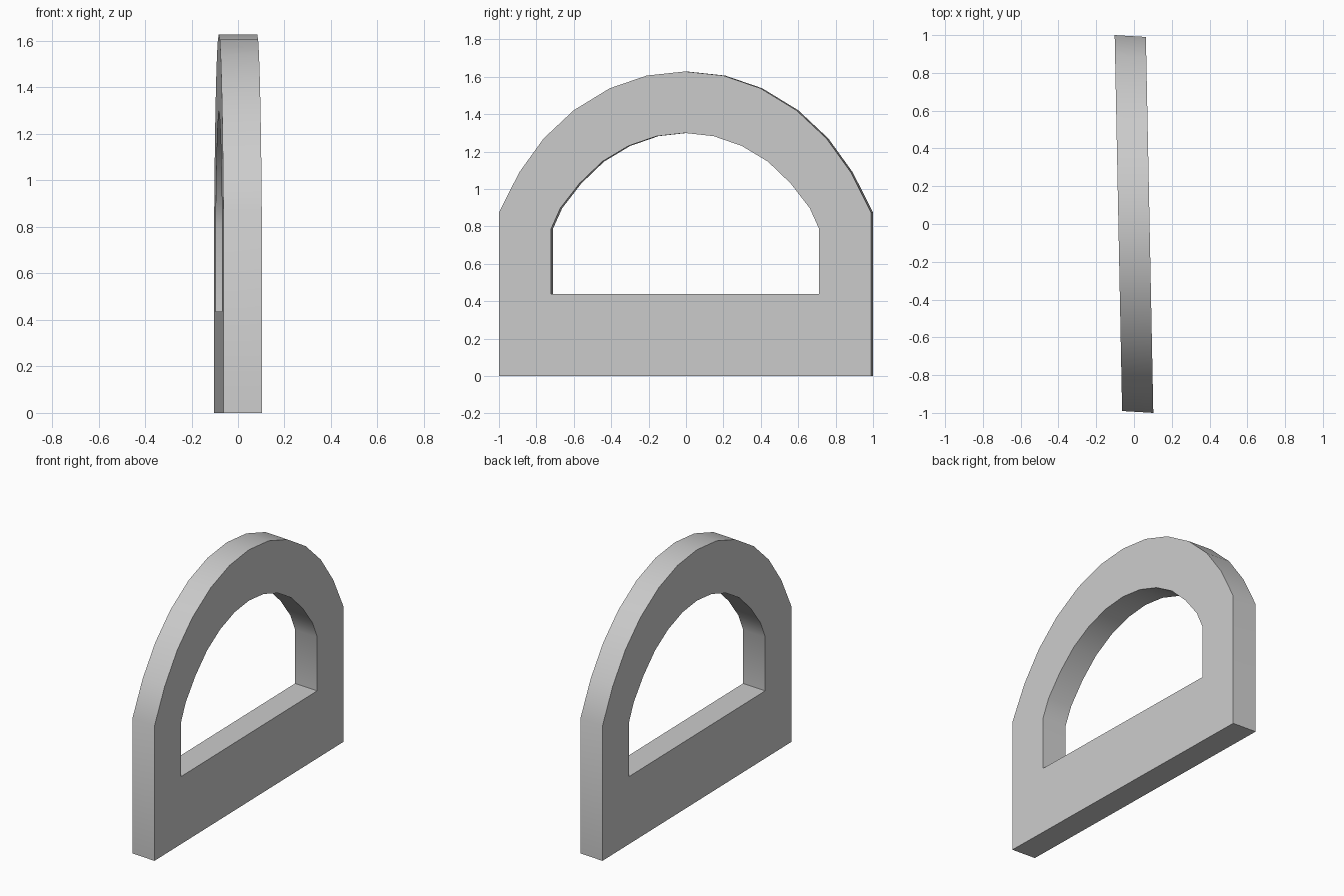
import bpy
import bmesh
from math import radians

if "Cube" in bpy.data.objects:
    bpy.data.objects.remove(bpy.data.objects["Cube"], do_unlink=True)

HALF_THICK = 0.0825   # half thickness along x
YAW = 0.0198          # the plate is turned slightly about z
SKEW = 0.005          # end walls lean slightly along y

# Half profiles (y, z), from the bottom corner up to the crown
OUTER = [(0.995, 0), (0.995, 0.873), (0.887, 1.088), (0.756, 1.27),
         (0.596, 1.42), (0.403, 1.538), (0.205, 1.606), (0, 1.628)]
INNER = [(0.717, 0.437), (0.717, 0.785), (0.667, 0.897), (0.564, 1.03),
         (0.442, 1.147), (0.303, 1.23), (0.153, 1.282), (0, 1.299)]


def full_loop(half):
    return half + [(-y, z) for y, z in reversed(half[:-1])]


def make_material(name, color):
    mat = bpy.data.materials.new(name)
    mat.use_nodes = True
    mat.diffuse_color = color
    mat.node_tree.nodes["Principled BSDF"].inputs["Base Color"].default_value = color
    return mat


# Arched plate with an arched opening
bm = bmesh.new()


def add_loop(half, side):
    verts = []
    for y, z in full_loop(half):
        y -= side * SKEW
        verts.append(bm.verts.new((side * HALF_THICK - YAW * y, y, z)))
    return verts


def bridge(a, b):
    for i in range(len(a)):
        j = (i + 1) % len(a)
        bm.faces.new((a[i], a[j], b[j], b[i]))


outer_l, inner_l = add_loop(OUTER, 1), add_loop(INNER, 1)
outer_r, inner_r = add_loop(OUTER, -1), add_loop(INNER, -1)
bridge(outer_l, inner_l)   # left face
bridge(inner_l, inner_r)   # opening wall
bridge(inner_r, outer_r)   # right face
bridge(outer_r, outer_l)   # rim
bmesh.ops.recalc_face_normals(bm, faces=bm.faces)

mesh = bpy.data.meshes.new("arched_frame")
bm.to_mesh(mesh)
bm.free()
frame = bpy.data.objects.new("arched_frame", mesh)
bpy.context.collection.objects.link(frame)
mesh.materials.append(make_material("light_grey", (0.6, 0.6, 0.6, 1)))

# Smooth arch, crisp corners
bpy.ops.object.select_all(action='DESELECT')
frame.select_set(True)
bpy.context.view_layer.objects.active = frame
bpy.ops.object.shade_smooth_by_angle(angle=radians(32))
